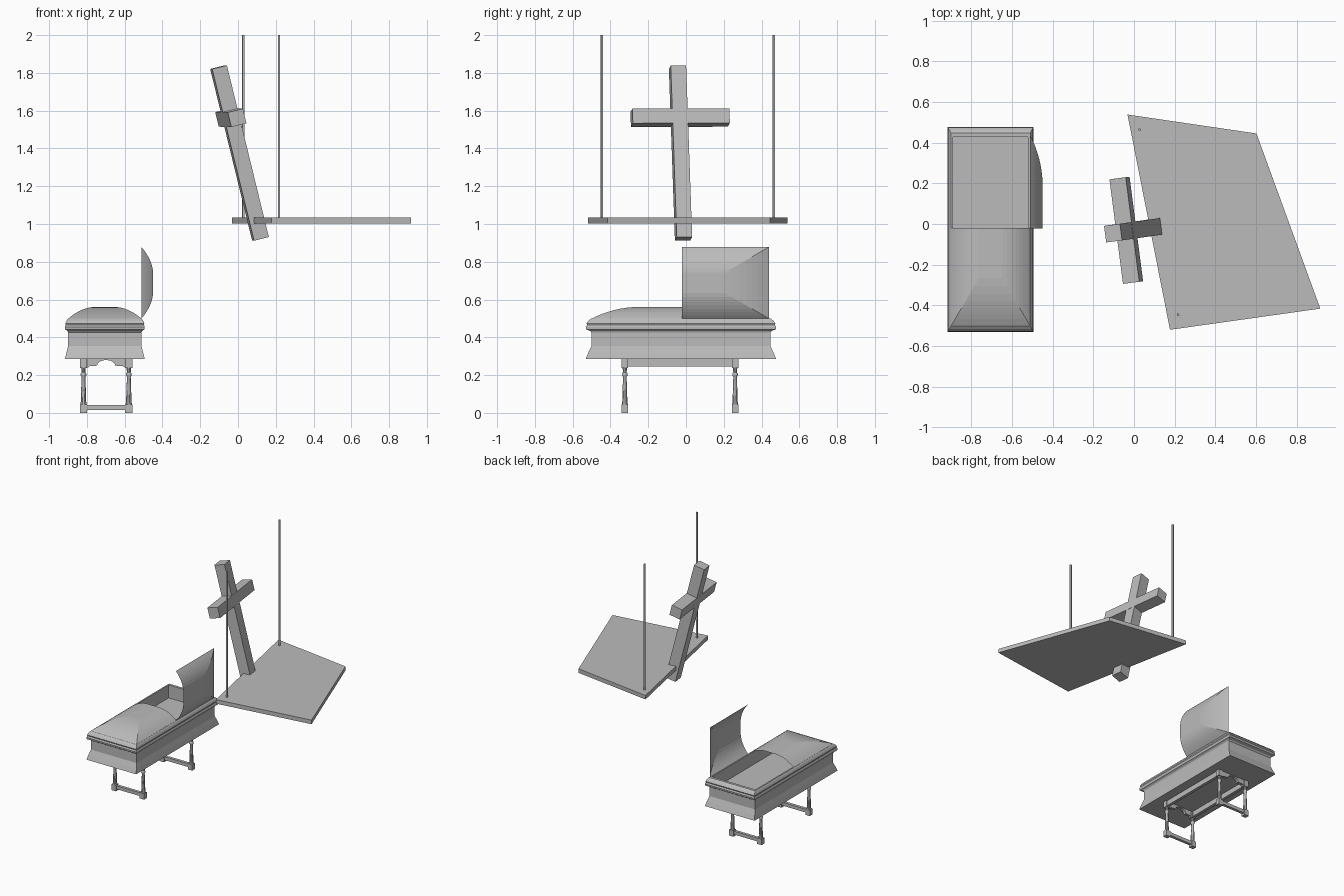
import bpy, bmesh, math
from mathutils import Vector, Matrix

if "Cube" in bpy.data.objects:
    bpy.data.objects.remove(bpy.data.objects["Cube"])

grey = bpy.data.materials.new("plain_grey")
grey.diffuse_color = (0.5, 0.5, 0.5, 1)
grey.use_nodes = True
grey.node_tree.nodes["Principled BSDF"].inputs["Base Color"].default_value = grey.diffuse_color


def finish(name, bm, smooth=False):
    bmesh.ops.recalc_face_normals(bm, faces=bm.faces)
    me = bpy.data.meshes.new(name)
    bm.to_mesh(me)
    bm.free()
    me.materials.append(grey)
    ob = bpy.data.objects.new(name, me)
    bpy.context.collection.objects.link(ob)
    if smooth:
        bpy.ops.object.select_all(action='DESELECT')
        ob.select_set(True)
        bpy.context.view_layer.objects.active = ob
        bpy.ops.object.shade_smooth_by_angle(angle=math.radians(35))
    return ob


def add_box(bm, centre, size, rot=None):
    m = Matrix.Translation(centre) @ (rot or Matrix()) @ Matrix.Diagonal((*size, 1))
    bmesh.ops.create_cube(bm, size=1, matrix=m)


def loft(bm, rings, closed=True):
    """Join rings of points with quads; returns the vertex rings."""
    vs = [[bm.verts.new(p) for p in r] for r in rings]
    n = len(vs[0])
    for a, b in zip(vs, vs[1:]):
        for i in range(n if closed else n - 1):
            j = (i + 1) % n
            bm.faces.new((a[i], a[j], b[j], b[i]))
    return vs


def add_prism(bm, pts, offset):
    """Extrude a closed polygon by an offset vector."""
    vs = loft(bm, [pts, [Vector(p) + Vector(offset) for p in pts]])
    bm.faces.new(vs[0])
    bm.faces.new(vs[1])


# Casket: centre, half sizes, and the ratio of end inset to side inset
CX, CY, HX, HY, K = -0.705, -0.027, 0.211, 0.504, 1.8

# Moulded hollow body: (inset, height) from the base up and over the rim
profile = [(0, .285), (.008, .32), (.017, .355), (.017, .425), (.013, .434),
           (.001, .442), (0, .456), (.004, .466), (.002, .474), (.008, .488),
           (.016, .499), (.027, .499), (.027, .40)]
bm = bmesh.new()
rings = []
for d, z in profile:
    x, y = HX - d, HY - d * K
    rings.append([(CX + sx * x, CY + sy * y, z)
                  for sx, sy in ((-1, -1), (1, -1), (1, 1), (-1, 1))])
vs = loft(bm, rings)
bm.faces.new(vs[0])
bm.faces.new(vs[-1])
finish("casket_body", bm)


# Domed half lid: mitred at one end, open at the other
def half_lid(name, place, half_width, length):
    bm = bmesh.new()
    rings = []
    for i in range(9):
        d = 0.137 * (i / 8) ** 1.4
        h = 0.064 * (1 - (1 - d / 0.16) ** 2.2)
        w, e = half_width - d, length - d * 1.72
        rings.append([place(u, v, h) for u, v in ((-w, 0), (-w, e), (w, e), (w, 0))])
    vs = loft(bm, rings, closed=False)
    bm.faces.new(vs[-1])
    return finish(name, bm)


half_lid("closed_lid", lambda u, v, h: (CX + u, -0.02 - v, 0.498 + h), 0.195, 0.482)
half_lid("open_lid", lambda u, v, h: (-0.512 + h, -0.022 + v, 0.689 + u), 0.19, 0.462)

# Stand: turned legs with square blocks
LEG_X, LEG_Y = (-0.818, -0.578), (-0.324, 0.26)
turning = [(.017, .045), (.014, .06), (.014, .075), (.010, .19), (.015, .198),
           (.015, .208), (.010, .215), (.012, .237)]
bm = bmesh.new()
for x in LEG_X:
    for y in LEG_Y:
        add_box(bm, (x, y, .0225), (.038, .034, .045))
        add_box(bm, (x, y, .261), (.038, .034, .048))
        loft(bm, [[(x + r * math.cos(a * math.pi / 5), y + r * math.sin(a * math.pi / 5), z)
                   for a in range(10)] for r, z in turning])
finish("stand_legs", bm, smooth=True)

# Lower bars across each end and long rails under the casket
bm = bmesh.new()
for y in LEG_Y:
    add_box(bm, (-0.698, y, .028), (.204, .022, .026))
for x in LEG_X:
    add_box(bm, (x, sum(LEG_Y) / 2, .265), (.022, LEG_Y[1] - LEG_Y[0] - .03, .04))
finish("stand_rails", bm)

# Arched top bars
bm = bmesh.new()
for y in LEG_Y:
    arch = [(-0.698 + .048 * math.cos(t * math.pi / 8), .25 + .03 * math.sin(t * math.pi / 8))
            for t in range(9)]
    outline = [(-.6, .285), (-.6, .238), (-.61, .247)] + arch + \
              [(-.786, .247), (-.796, .238), (-.796, .285)]
    add_prism(bm, [(px, y - .011, pz) for px, pz in outline], (0, .022, 0))
finish("stand_arched_bars", bm)

# Leaning cross
up = Vector((-.222, -.032, .909)).normalized()
arm = Vector((-.066, .513, 0))
arm = (arm - up * arm.dot(up)).normalized()
rot = Matrix((arm.cross(up), arm, up)).transposed().to_4x4()
bm = bmesh.new()
add_box(bm, (.008, -.029, 1.376), (.081, .082, .936), rot)
finish("cross_upright", bm)
bm = bmesh.new()
add_box(bm, (-.038, -.031, 1.563), (.083, .518, .08), rot)
finish("cross_arm", bm)

# Hanging platform with four uneven corners
bm = bmesh.new()
add_prism(bm, [(-.032, .538, 1.003), (.177, -.52, 1.003), (.916, -.416, 1.003),
               (.602, .445, 1.003)], (0, 0, .031))
finish("platform", bm)

# Thin hanging rods
for i, (x, y) in enumerate(((.028, .464), (.217, -.445))):
    bm = bmesh.new()
    add_box(bm, (x, y, 1.517), (.011, .011, .966), Matrix.Rotation(.19, 4, 'Z'))
    finish("hanging_rod_%d" % (i + 1), bm)
